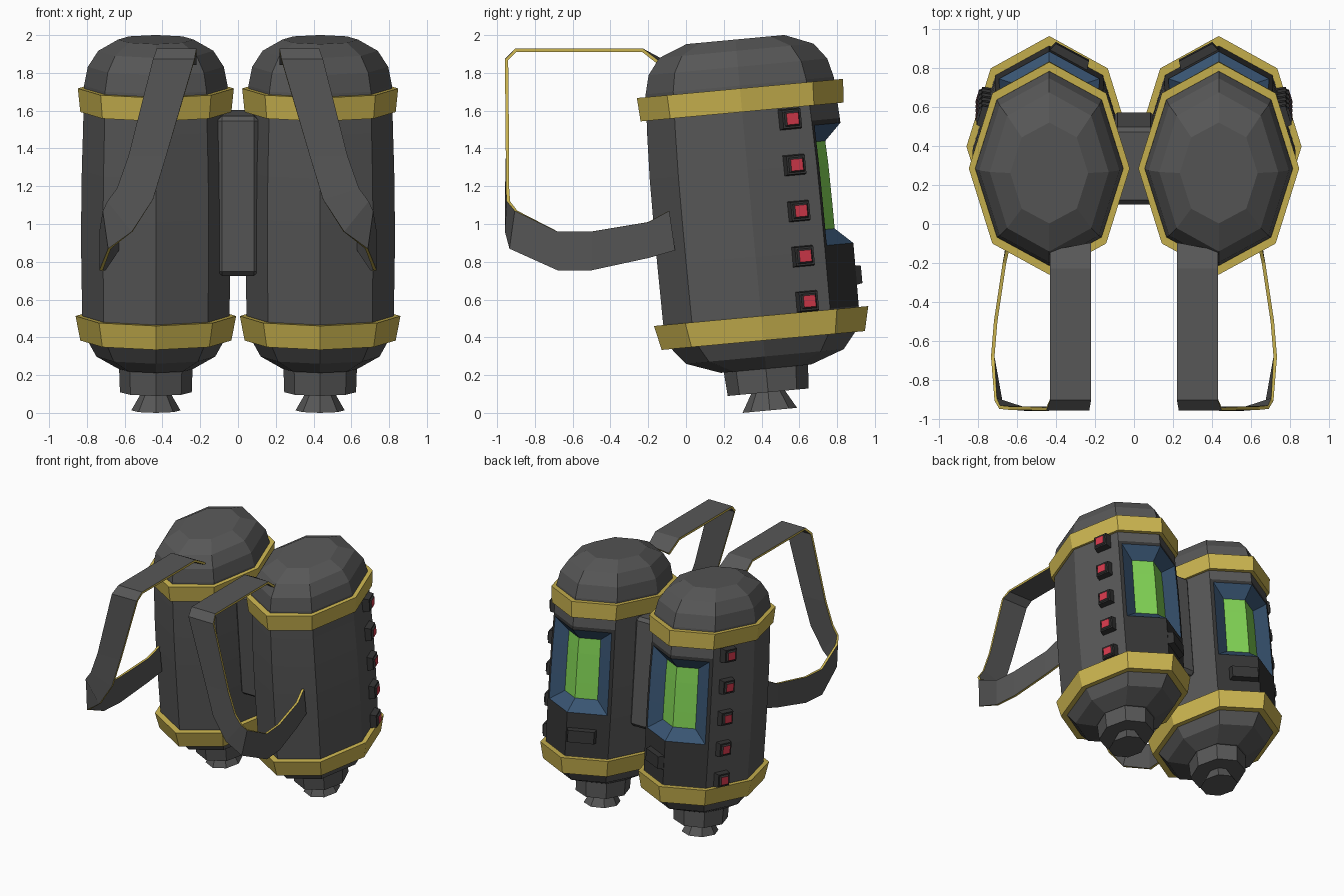
import bpy, bmesh
from math import sin, cos, pi, radians, atan2
from mathutils import Matrix, Vector

if "Cube" in bpy.data.objects:
    bpy.data.objects.remove(bpy.data.objects["Cube"])

# Local frame of the right tank: leaning slightly towards the front
TANK = Matrix.Translation((0.435, 0.445, 0)) @ Matrix.Rotation(radians(5.3), 4, 'X')


def material(name, color):
    m = bpy.data.materials.new(name)
    m.diffuse_color = (*color, 1)
    m.use_nodes = True
    m.node_tree.nodes["Principled BSDF"].inputs["Base Color"].default_value = m.diffuse_color
    return m


GREY = material("dark_grey", (0.095, 0.095, 0.095))
DARK = material("charcoal", (0.035, 0.035, 0.035))
GOLD = material("gold", (0.60, 0.46, 0.08))
BLUE = material("navy", (0.04, 0.09, 0.17))
GREEN = material("green", (0.22, 0.65, 0.09))
RED = material("red", (0.65, 0.04, 0.07))


def finish(bm, name, mats, matrix=TANK, mirror=True):
    bm.transform(matrix)
    me = bpy.data.meshes.new(name)
    bm.to_mesh(me)
    bm.free()
    for m in mats:
        me.materials.append(m)
    ob = bpy.data.objects.new(name, me)
    bpy.context.collection.objects.link(ob)
    if mirror:
        mod = ob.modifiers.new("other_side", 'MIRROR')
        mod.use_mirror_merge = False
    return ob


def lathe(profile, caps=True):
    """Eight-sided elliptical rings from (height, x radius, y radius)."""
    bm = bmesh.new()
    rings = [[bm.verts.new((rx * cos(i * pi / 4), ry * sin(i * pi / 4), t))
              for i in range(8)] for t, rx, ry in profile]
    for a, b in zip(rings, rings[1:]):
        for i in range(8):
            j = (i + 1) % 8
            bm.faces.new((a[i], a[j], b[j], b[i]))
    if caps:
        bm.faces.new(rings[0][::-1])
        bm.faces.new(rings[-1])
    return bm


def block(bm, size, matrix, taper=1.0):
    """Box whose +x side can be tapered; returns that side."""
    r = bmesh.ops.create_cube(bm, size=1)
    outer = [v for v in r["verts"] if v.co.x > 0]
    face = next(f for f in outer[0].link_faces if all(v in outer for v in f.verts))
    for v in outer:
        v.co.y *= taper
        v.co.z *= taper
    bmesh.ops.transform(bm, verts=r["verts"], matrix=matrix @ Matrix.Diagonal((*size, 1)))
    return face


# Tank body with a recessed window in the two back columns
bm = lathe([(0.235, 0.20, 0.24), (0.30, 0.315, 0.42), (0.40, 0.37, 0.50),
            (0.52, 0.39, 0.52), (0.83, 0.395, 0.522), (1.06, 0.395, 0.522),
            (1.29, 0.392, 0.52), (1.52, 0.385, 0.512), (1.74, 0.38, 0.50),
            (1.84, 0.36, 0.475), (1.925, 0.305, 0.41), (1.985, 0.20, 0.26)])
window = []
for f in bm.faces:
    c = f.calc_center_median()
    if c.y > 0.4 and abs(c.x) < 0.2 and 0.5 < c.z < 1.6:
        f.material_index = 1
        if 0.83 < c.z < 1.52:
            window.append(f)
bm.normal_update()
bmesh.ops.inset_region(bm, faces=window, thickness=0.025, use_even_offset=True)
bm.normal_update()
rim = bmesh.ops.inset_region(bm, faces=window, thickness=0.085, depth=-0.08,
                             use_even_offset=True)["faces"]
for f in rim:
    f.material_index = 2
for f in window:
    f.material_index = 3
finish(bm, "tank", [GREY, DARK, BLUE, GREEN])

# Gold bands
finish(lathe([(0.385, 0.35, 0.48), (0.385, 0.40, 0.54), (0.515, 0.425, 0.57),
              (0.515, 0.36, 0.49)], False), "lower_band", [GOLD])
finish(lathe([(1.60, 0.35, 0.47), (1.60, 0.40, 0.54), (1.725, 0.413, 0.548),
              (1.725, 0.35, 0.47)], False), "upper_band", [GOLD])

# Neck and flared nozzle beneath the tank
finish(lathe([(0.11, 0.19, 0.215), (0.25, 0.195, 0.225)]), "neck", [GREY])
finish(lathe([(0.0135, 0.13, 0.145), (0.11, 0.075, 0.09)]), "nozzle", [GREY])

# Column of red buttons on the outer side
bm = bmesh.new()
for t in (1.54, 1.295, 1.05, 0.81, 0.57):
    place = Matrix.Translation((0.325, 0.25, t)) @ Matrix.Rotation(radians(17), 4, 'Z')
    top = block(bm, (0.07, 0.12, 0.115), place, 0.85)
    bm.normal_update()
    bmesh.ops.inset_region(bm, faces=[top], thickness=0.014, depth=0.0)
    bm.normal_update()
    bmesh.ops.inset_region(bm, faces=[top], thickness=0.012, depth=0.012)
    top.material_index = 1
finish(bm, "side_buttons", [DARK, RED])

# Latch below the window, on the inner back face
bm = bmesh.new()
place = Matrix.Translation((-0.10, 0.47, 0.685)) @ Matrix.Rotation(atan2(0.88, -0.47), 4, 'Z')
block(bm, (0.08, 0.24, 0.115), place, 0.8)
finish(bm, "latch", [DARK])

# Connector between the tanks
bm = bmesh.new()
block(bm, (0.22, 0.40, 0.85), Matrix.Translation((0, 0, 1.17)))
bmesh.ops.bevel(bm, geom=bm.edges[:], offset=0.025, segments=1, affect='EDGES')
finish(bm, "connector", [GREY], Matrix.Translation((-0.435, 0, 0)) @ TANK, False)

# Shoulder strap: ribbon through pairs of edge points, gold on its rim
pairs = [((.22, -.10, 1.85), (.43, -.14, 1.85)),
         ((.22, -.23, 1.92), (.43, -.23, 1.92)),
         ((.22, -.90, 1.92), (.43, -.90, 1.92)),
         ((.23, -.95, 1.87), (.45, -.95, 1.87)),
         ((.38, -.945, 1.36), (.58, -.945, 1.36)),
         ((.45, -.95, 1.13), (.64, -.945, 1.19)),
         ((.56, -.95, .96), (.69, -.94, 1.12)),
         ((.68, -.93, .87), (.71, -.90, 1.07)),
         ((.725, -.68, .755), (.725, -.68, .96)),
         ((.71, -.50, .755), (.71, -.50, .96)),
         ((.665, -.20, .82), (.665, -.20, 1.01)),
         ((.64, -.06, .86), (.64, -.09, 1.07))]
bm = bmesh.new()
rows = [[bm.verts.new(p) for p in pair] for pair in pairs]
for a, b in zip(rows, rows[1:]):
    bm.faces.new((a[0], a[1], b[1], b[0]))
strap = finish(bm, "shoulder_strap", [GREY, GOLD], Matrix(), True)
mod = strap.modifiers.new("thickness", 'SOLIDIFY')
mod.thickness = 0.018
mod.offset = 0
mod.material_offset_rim = 1
